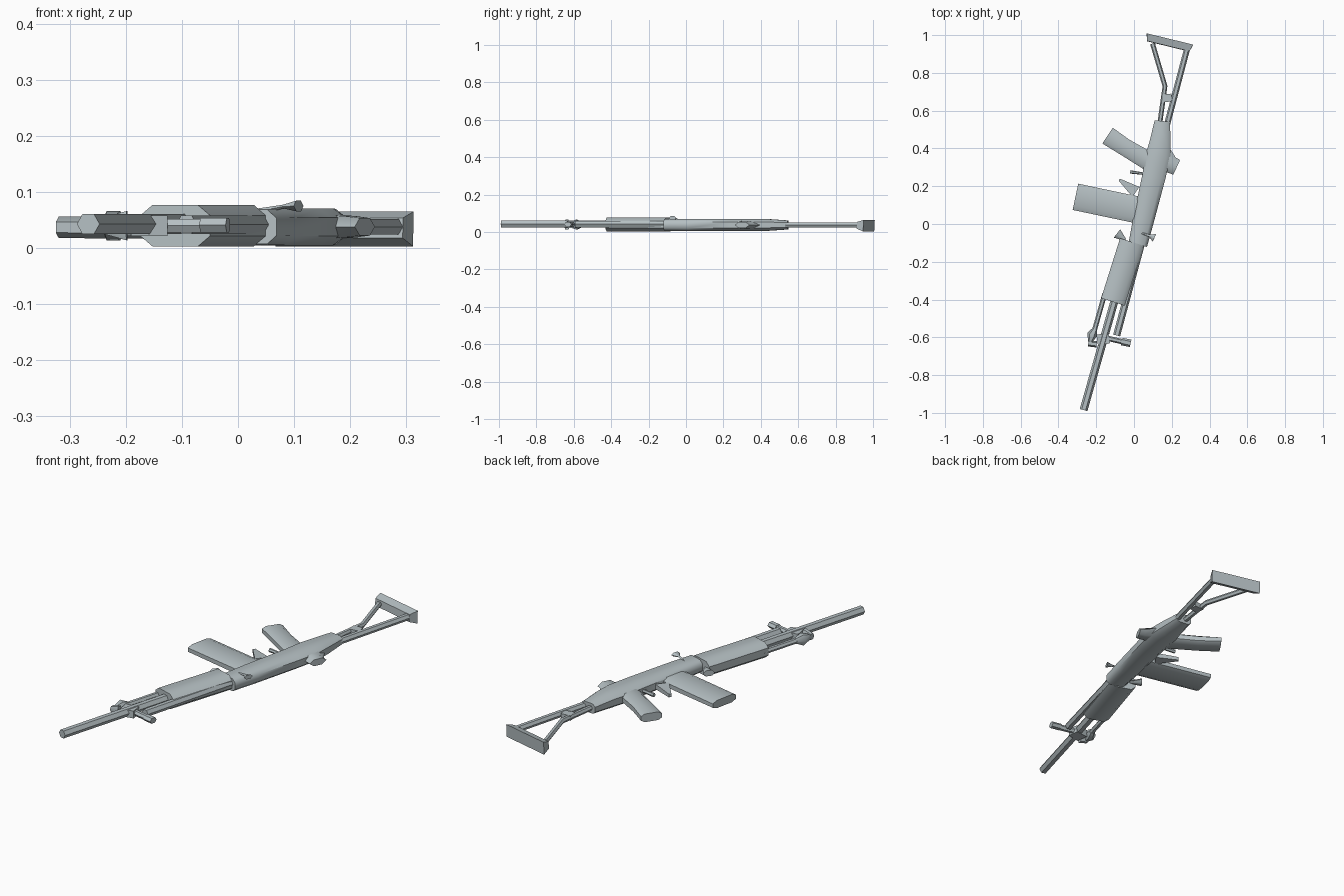
import bpy, bmesh, math
from mathutils import Vector

cube = bpy.data.objects.get("Cube")
if cube:
    bpy.data.objects.remove(cube, do_unlink=True)

steel = bpy.data.materials.new("grey steel")
steel.use_nodes = True
GREY = (0.46, 0.52, 0.54, 1)
steel.diffuse_color = GREY
steel.node_tree.nodes["Principled BSDF"].inputs["Base Color"].default_value = GREY


def ring(sides, turn=0.0):
    """Unit cross-section with evenly spaced corners."""
    step = math.tau / sides
    return [(math.cos(step * (i + turn)), math.sin(step * (i + turn))) for i in range(sides)]


HEX = ring(6)
ROUND = ring(8, 0.5)
BOX = [(1, -1), (1, 1), (-1, 1), (-1, -1)]
CHAMFER = [(1, -.5), (1, .5), (.65, 1), (-.65, 1), (-1, .5), (-1, -.5), (-.65, -1), (.65, -1)]


def loft(name, section, stations, smooth=50):
    """Skin a section through stations of (x, y, z, half width, half height)."""
    bm = bmesh.new()
    points = [Vector(s[:3]) for s in stations]
    loops = []
    for i, (x, y, z, w, h) in enumerate(stations):
        along = points[min(i + 1, len(points) - 1)] - points[max(i - 1, 0)]
        along.normalize()
        side = along.cross(Vector((0, 0, 1))).normalized()
        up = side.cross(along)
        loops.append([bm.verts.new(points[i] + side * a * w + up * b * h) for a, b in section])
    n = len(section)
    for low, high in zip(loops, loops[1:]):
        for k in range(n):
            bm.faces.new((low[k], low[(k + 1) % n], high[(k + 1) % n], high[k]))
    bm.faces.new(loops[0])
    bm.faces.new(loops[-1])
    bmesh.ops.recalc_face_normals(bm, faces=bm.faces)
    mesh = bpy.data.meshes.new(name)
    bm.to_mesh(mesh)
    bm.free()
    mesh.materials.append(steel)
    obj = bpy.data.objects.new(name, mesh)
    bpy.context.collection.objects.link(obj)
    bpy.ops.object.select_all(action='DESELECT')
    obj.select_set(True)
    bpy.context.view_layer.objects.active = obj
    bpy.ops.object.shade_smooth_by_angle(angle=math.radians(smooth))
    return obj


def rod(name, path, radius, z=0.04, section=HEX):
    return loft(name, section, [(x, y, z, radius, radius) for x, y in path])


# Barrel and the tubes beside it
rod("barrel", [(-.267, -.985), (-.09, -.36)], .021, .043)
rod("gas_tube", [(-.092, -.59), (.04, -.1)], .019, .042)
rod("cleaning_rod", [(-.22, -.6), (-.155, -.37)], .013)

# Handguard and receiver
loft("handguard", CHAMFER, [(-.112, -.412, .04, .065, .037), (-.012, -.095, .04, .065, .037)])
loft("receiver", CHAMFER, [
    (.02, -.11, .038, .05, .031), (.05, .02, .038, .056, .033),
    (.105, .25, .038, .062, .033), (.127, .36, .038, .066, .033),
    (.138, .43, .038, .056, .032), (.15, .545, .038, .041, .024)])

# Front sight block with its cross bar and end lugs
loft("front_sight_block", BOX, [(-.195, -.615, .04, .03, .018), (-.13, -.605, .04, .026, .018)])
rod("front_cross_bar", [(-.14, -.605), (-.04, -.628)], .014)
loft("front_lug", HEX, [(-.065, -.622, .041, .02, .015), (-.018, -.632, .041, .02, .015)])
loft("front_sight_post", HEX, [
    (-.242, -.632, .04, .016, .016), (-.198, -.637, .04, .017, .03)])
loft("rod_bracket", HEX, [
    (-.232, -.625, .04, .012, .014), (-.222, -.585, .04, .026, .03),
    (-.206, -.555, .04, .013, .014)])

# Small cones at the front of the receiver
loft("lever_cone", HEX, [(.04, -.048, .066, .006, .006), (.082, -.062, .074, .006, .004),
                         (.108, -.073, .075, .022, .011)])
loft("swivel_cone", HEX, [(-.09, -.05, .042, .028, .016), (-.045, -.085, .042, .006, .006)])

# Magazine
loft("magazine", CHAMFER, [(-.31, .144, .037, .071, .019), (.04, .07, .037, .071, .022)])

# Trigger guard and trigger
loft("trigger_guard", BOX, [(-.078, .235, .038, .006, .008), (.01, .17, .038, .032, .012)])
loft("trigger", HEX, [(-.02, .276, .04, .009, .01), (.06, .265, .04, .006, .008)])

# Pistol grip
loft("pistol_grip", CHAMFER, [(-.14, .468, .038, .05, .02), (-.05, .408, .038, .046, .023),
                              (.09, .325, .038, .05, .023)])

# Side knob
loft("side_knob", HEX, [(.15, .34, .038, .075, .026), (.2, .312, .038, .045, .022),
                        (.226, .3, .038, .043, .018)])

# Skeleton stock
rod("stock_upper_rod", [(.168, .5), (.283, .935)], .016, .038)
rod("stock_lower_rod", [(.132, .5), (.164, .73), (.098, .955)], .013, .038)
loft("stock_brace", BOX, [(.15, .665, .038, .022, .012), (.2, .67, .038, .02, .012)])

# Butt plate: a wedge flaring toward the rear
loft("butt_plate", [(w, h) for w, h in BOX], [
    (.181, .941, .036, .116, .018), (.19, .978, .034, .126, .031)], 30)
